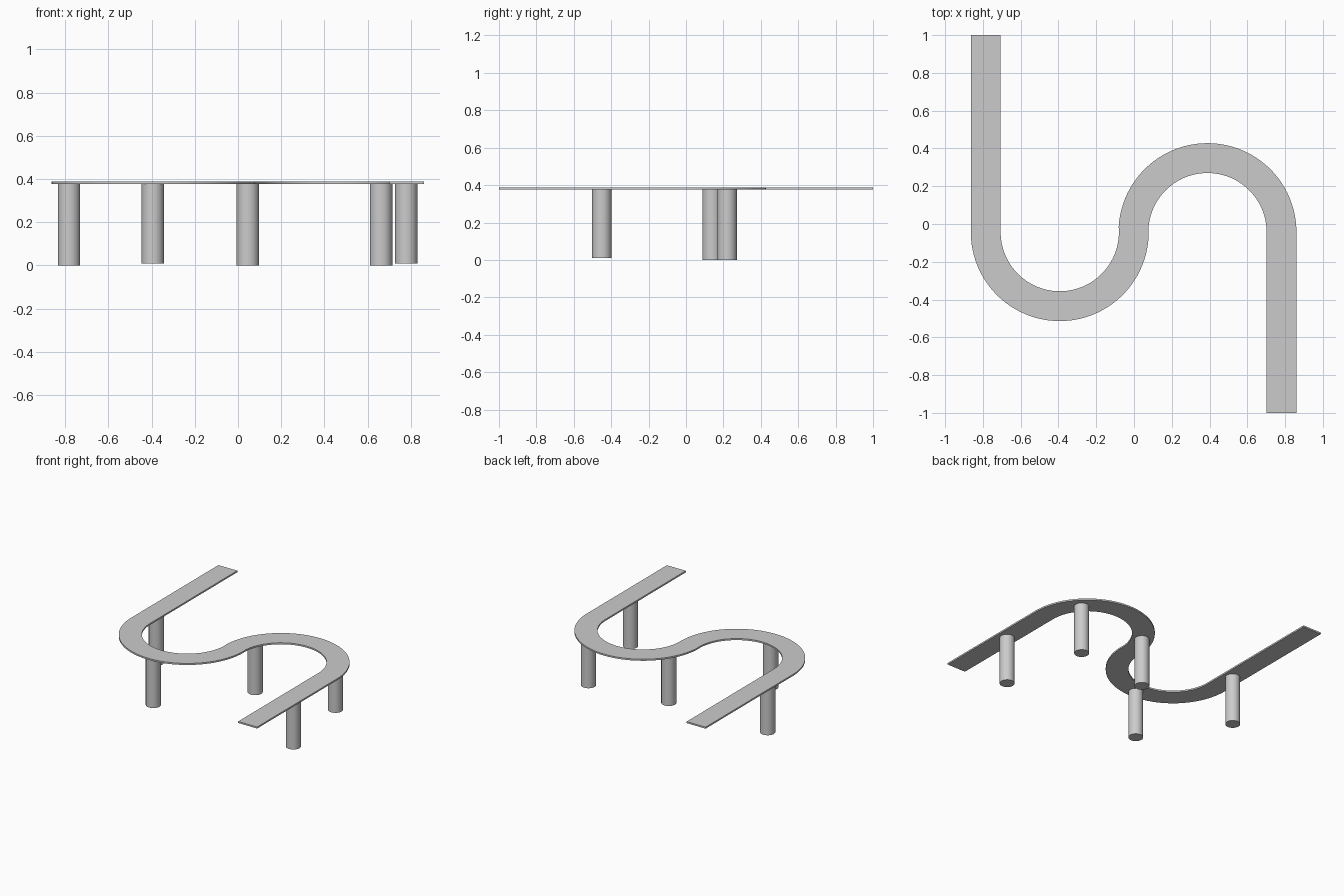
import bpy, bmesh
from math import cos, sin, pi, radians

cube = bpy.data.objects.get("Cube")
if cube:
    bpy.data.objects.remove(cube, do_unlink=True)

grey = bpy.data.materials.new("light grey")
grey.use_nodes = True
colour = (0.6, 0.6, 0.6, 1)
grey.diffuse_color = colour
grey.node_tree.nodes["Principled BSDF"].inputs["Base Color"].default_value = colour

HALF_WIDTH = 0.079
BEND_RADIUS = 0.392
BEND_Y = -0.043
DECK_BOTTOM, DECK_TOP = 0.376, 0.388
STEPS = 48


def finish(name, bm):
    bmesh.ops.recalc_face_normals(bm, faces=bm.faces)
    mesh = bpy.data.meshes.new(name)
    bm.to_mesh(mesh)
    bm.free()
    mesh.materials.append(grey)
    obj = bpy.data.objects.new(name, mesh)
    bpy.context.collection.objects.link(obj)
    bpy.ops.object.select_all(action="DESELECT")
    bpy.context.view_layer.objects.active = obj
    obj.select_set(True)
    bpy.ops.object.shade_smooth_by_angle(angle=radians(40))
    return obj


# Centre line with its sideways direction: straight, two half-circle bends, straight
path = [(-0.393 - BEND_RADIUS, 1, -1, 0)]
for i in range(STEPS + 1):
    a = pi + pi * i / STEPS
    path.append((-0.393 + BEND_RADIUS * cos(a), BEND_Y + BEND_RADIUS * sin(a), cos(a), sin(a)))
for i in range(1, STEPS + 1):
    a = pi - pi * i / STEPS
    path.append((0.389 + BEND_RADIUS * cos(a), BEND_Y + BEND_RADIUS * sin(a), -cos(a), -sin(a)))
path.append((0.389 + BEND_RADIUS, -1, -1, 0))

# Winding deck: a thin rectangular section swept along the centre line
bm = bmesh.new()
rings = []
for x, y, nx, ny in path:
    rings.append([bm.verts.new((x + s * HALF_WIDTH * nx, y + s * HALF_WIDTH * ny, z))
                  for s, z in ((1, DECK_BOTTOM), (1, DECK_TOP), (-1, DECK_TOP), (-1, DECK_BOTTOM))])
for r, q in zip(rings, rings[1:]):
    for k in range(4):
        n = (k + 1) % 4
        bm.faces.new((r[k], r[n], q[n], q[k]))
bm.faces.new(rings[0])
bm.faces.new(rings[-1])
finish("winding_deck", bm)

# Round pillars: x, y and foot height
pillars = [(-0.782, 0.14, 0), (-0.394, -0.45, 0.01), (0.046, 0.14, 0),
           (0.662, 0.22, 0), (0.779, -0.45, 0.01)]
for number, (x, y, foot) in enumerate(pillars, 1):
    bm = bmesh.new()
    bmesh.ops.create_cone(bm, cap_ends=True, segments=32, radius1=0.052, radius2=0.052,
                          depth=DECK_BOTTOM + 0.003 - foot)
    bmesh.ops.translate(bm, verts=bm.verts, vec=(x, y, (DECK_BOTTOM + 0.003 + foot) / 2))
    finish(f"pillar_{number}", bm)
